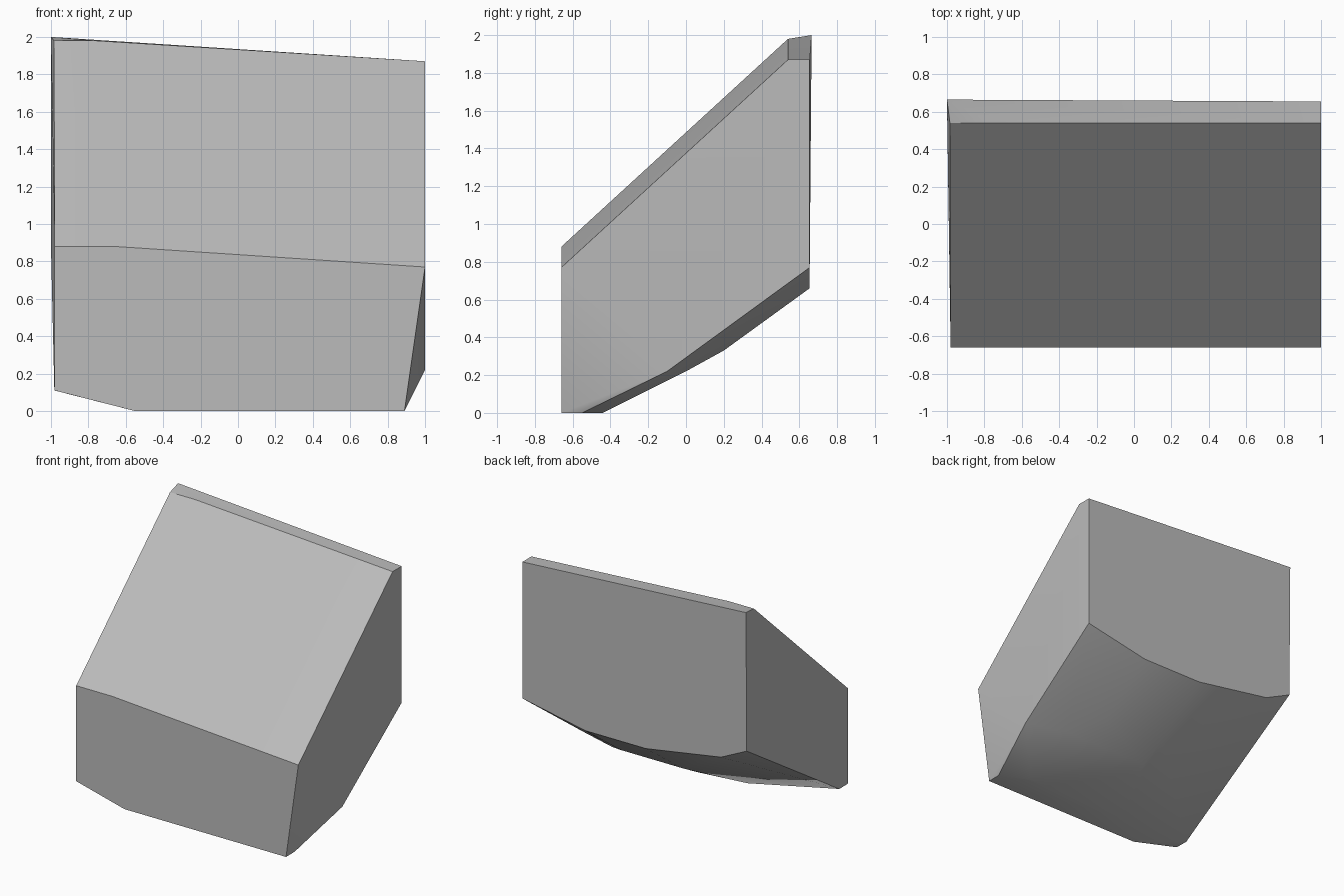
import bpy
import bmesh
import math

default_cube = bpy.data.objects.get("Cube")
if default_cube:
    bpy.data.objects.remove(default_cube, do_unlink=True)

FRONT, LEDGE, BACK = -0.66, 0.54, 0.655


def section(y, profile):
    """Place an (x, z) profile in the plane at depth y."""
    return [(x, y, z) for x, z in profile]


def make_material(name, grey):
    colour = (grey, grey, grey, 1.0)
    material = bpy.data.materials.new(name)
    material.use_nodes = True
    material.diffuse_color = colour
    shader = material.node_tree.nodes["Principled BSDF"]
    shader.inputs["Base Color"].default_value = colour
    return material


def hull_object(name, points, material):
    """Wrap a tight convex skin around the section corners."""
    bm = bmesh.new()
    for point in points:
        bm.verts.new(point)
    result = bmesh.ops.convex_hull(bm, input=bm.verts[:])
    loose = set(result["geom_interior"] + result["geom_unused"])
    bmesh.ops.delete(
        bm, geom=[v for v in loose if isinstance(v, bmesh.types.BMVert)],
        context="VERTS")
    # Merge the triangles of each flat side
    bmesh.ops.dissolve_limit(
        bm, angle_limit=math.radians(1), verts=bm.verts[:], edges=bm.edges[:])
    bmesh.ops.recalc_face_normals(bm, faces=bm.faces[:])
    mesh = bpy.data.meshes.new(name)
    bm.to_mesh(mesh)
    bm.free()
    mesh.materials.append(material)
    block = bpy.data.objects.new(name, mesh)
    bpy.context.collection.objects.link(block)
    return block


# Upright front side
front = section(FRONT, [(-0.98, 0.88), (-0.66, 0.88), (1, 0.77),
                        (0.89, 0), (-0.55, 0), (-0.98, 0.11)])

# Upper end of the sloping top
ledge = section(LEDGE, [(-0.984, 1.98), (-0.76, 1.98), (1, 1.87)])

# Upright back side with its bowed lower edge
back = section(BACK, [(1, 1.87), (1, 0.77), (0.44, 0.66),
                      (-0.1, 0.66), (-0.77, 0.77), (-1, 0.88)])
back.append((-1, 0.665, 2))

# Rounded underside, from the front toe up towards the back
underside = (section(-0.55, [(-0.982, 0.11), (0.89, 0)])
             + section(-0.44, [(-0.24, 0), (0.66, 0)])
             + section(-0.1, [(1, 0.22)])
             + section(0, [(0.66, 0.22), (-0.1, 0.22)])
             + section(0.2, [(0.44, 0.33), (-0.1, 0.33)]))

stone = make_material("stone_grey", 0.5)
block = hull_object("stone_block", front + ledge + back + underside, stone)

# Soft underside, crisp outer edges
bpy.ops.object.select_all(action="DESELECT")
block.select_set(True)
bpy.context.view_layer.objects.active = block
bpy.ops.object.shade_smooth_by_angle(angle=math.radians(30))
